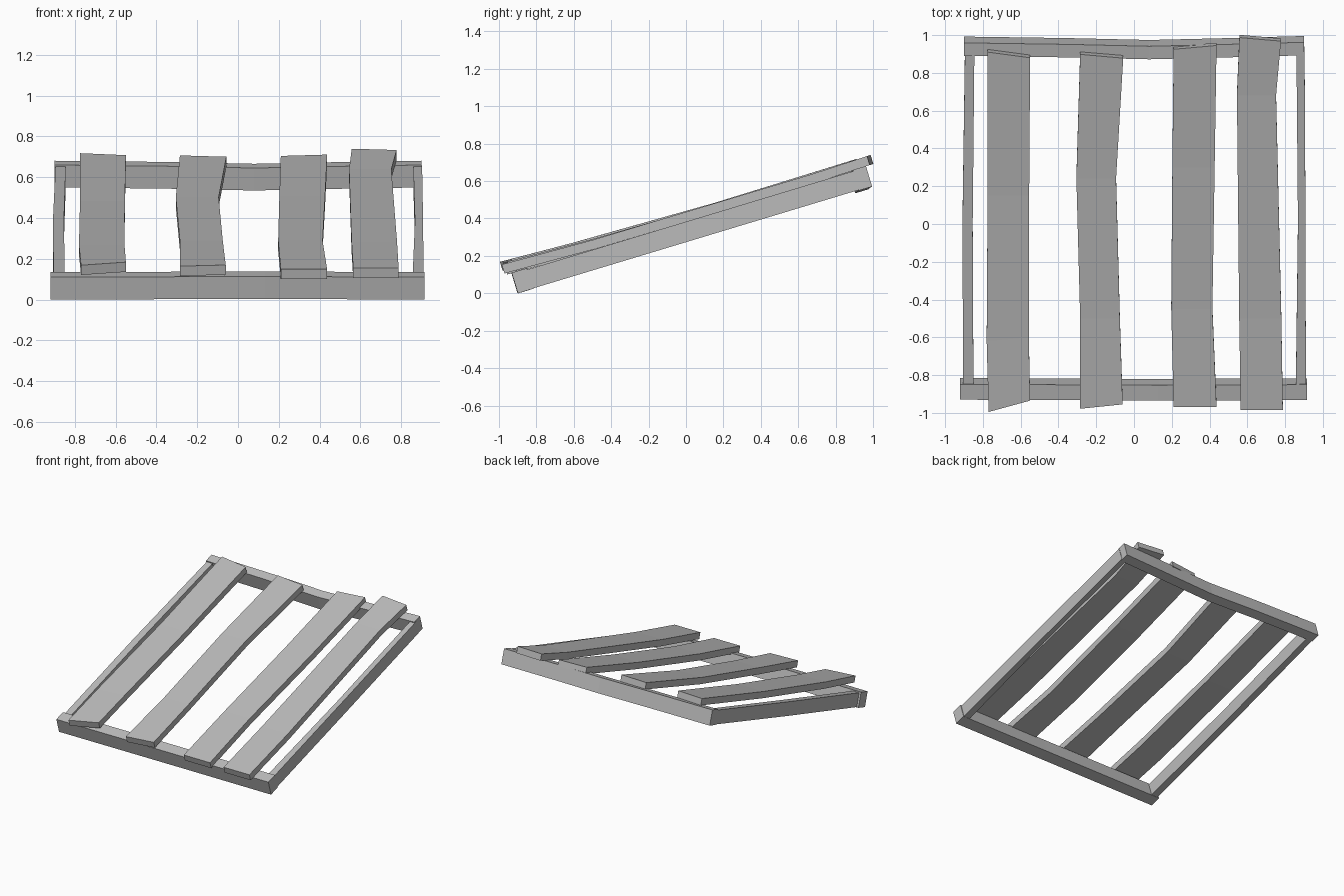
import bpy, math

if "Cube" in bpy.data.objects:
    bpy.data.objects.remove(bpy.data.objects["Cube"])

TILT = math.atan(0.302)
S, C = math.sin(TILT), math.cos(TILT)

wood = bpy.data.materials.new("grey_wood")
wood.diffuse_color = (0.5, 0.5, 0.5, 1)
wood.use_nodes = True
wood.node_tree.nodes["Principled BSDF"].inputs["Base Color"].default_value = wood.diffuse_color


def loft(name, rings):
    """Skin a list of four-cornered rings into a closed board."""
    verts = [p for r in rings for p in r]
    n = len(rings)
    faces = [(0, 1, 2, 3), tuple(4 * (n - 1) + k for k in (3, 2, 1, 0))]
    for i in range(n - 1):
        for k in range(4):
            a, b = 4 * i + k, 4 * i + (k + 1) % 4
            faces.append((a, a + 4, b + 4, b))
    me = bpy.data.meshes.new(name)
    me.from_pydata(verts, [], faces)
    me.materials.append(wood)
    ob = bpy.data.objects.new(name, me)
    bpy.context.collection.objects.link(ob)
    # consistent outward normals
    import bmesh
    bm = bmesh.new()
    bm.from_mesh(me)
    bmesh.ops.recalc_face_normals(bm, faces=bm.faces)
    bm.to_mesh(me)
    bm.free()
    return ob


def slat(name, z_at_zero, slope, thick, sag, stations):
    """Board along the slope; stations are (left x, left y, right x, right y)."""
    rings = []
    for xl, yl, xr, yr in stations:
        ring = []
        for x, y, d in ((xl, yl, 0), (xr, yr, 0), (xr, yr, thick), (xl, yl, thick)):
            z = z_at_zero + slope * y - sag * (1 - y * y)
            ring.append((x, y + d * S, z - d * C))
        rings.append(ring)
    return loft(name, rings)


def rail(name, depth, height, stations):
    """Board across the frame; stations are (x, y, z) of the top front edge."""
    rings = []
    for x, y, z in stations:
        ring = []
        for u, d in ((0, 0), (depth, 0), (depth, height), (0, height)):
            ring.append((x, y + u * C + d * S, z + u * S - d * C))
        rings.append(ring)
    return loft(name, rings)


# Frame cross rails
rail("front_rail", 0.085, 0.115,
     [(-0.92, -0.93, 0.11), (0.13, -0.935, 0.113), (0.915, -0.932, 0.11)])
rail("back_rail", 0.072, 0.115,
     [(-0.90, 0.89, 0.66), (-0.35, 0.882, 0.654), (0.08, 0.872, 0.645),
      (0.42, 0.88, 0.652), (0.90, 0.893, 0.66)])

# Frame side rails
slat("left_side_rail", 0.383, 0.302, 0.105, 0.0,
     [(-0.905, -0.86, -0.85, -0.86), (-0.908, 0.0, -0.854, 0.0),
      (-0.895, 0.91, -0.845, 0.91)])
slat("right_side_rail", 0.383, 0.302, 0.105, 0.0,
     [(0.857, -0.86, 0.91, -0.86), (0.868, 0.0, 0.908, 0.0),
      (0.86, 0.91, 0.903, 0.91)])

# Warped slats, left to right
slat("slat_1", 0.457, 0.290, 0.05, 0.018,
     [(-0.77, -0.995, -0.55, -0.935), (-0.78, -0.62, -0.557, -0.6),
      (-0.775, 0.15, -0.555, 0.15), (-0.775, 0.91, -0.55, 0.88)])
slat("slat_2", 0.449, 0.291, 0.05, 0.018,
     [(-0.285, -0.978, -0.06, -0.955), (-0.285, -0.5, -0.075, -0.5),
      (-0.305, 0.24, -0.095, 0.24), (-0.285, 0.898, -0.057, 0.878)])
slat("slat_3", 0.435, 0.294, 0.05, 0.018,
     [(0.21, -0.97, 0.437, -0.97), (0.197, -0.45, 0.415, -0.45),
      (0.203, 0.3, 0.427, 0.3), (0.21, 0.925, 0.437, 0.945)])
slat("slat_4", 0.447, 0.297, 0.05, 0.018,
     [(0.565, -0.985, 0.788, -0.985), (0.557, -0.5, 0.78, -0.5),
      (0.545, 0.68, 0.752, 0.68), (0.558, 0.987, 0.778, 0.968)])
